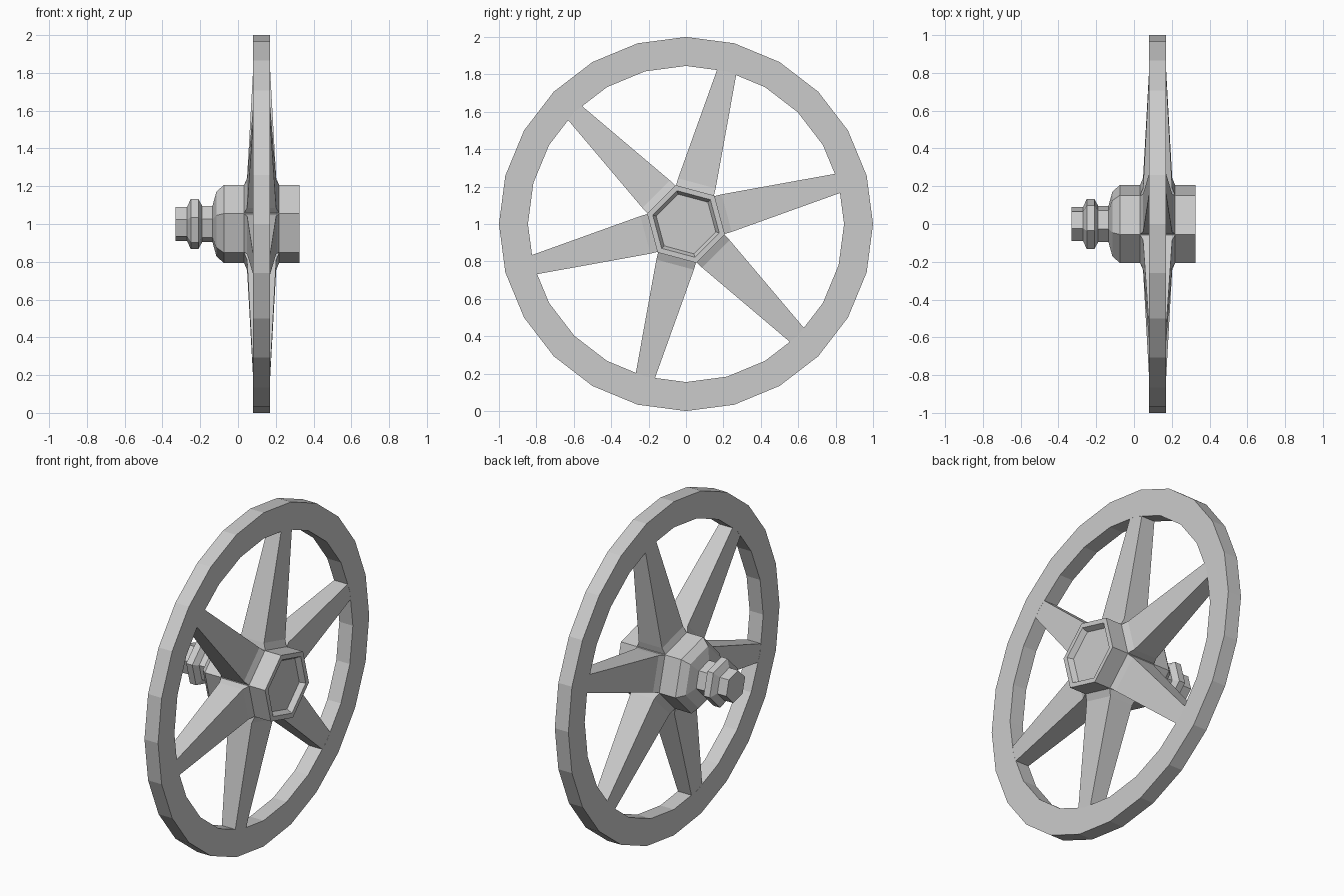
import bpy, bmesh, math

cube = bpy.data.objects.get("Cube")
if cube:
    bpy.data.objects.remove(cube, do_unlink=True)

grey = bpy.data.materials.new("plain_grey")
grey.use_nodes = True
colour = (0.6, 0.6, 0.6, 1)
grey.diffuse_color = colour
grey.node_tree.nodes["Principled BSDF"].inputs["Base Color"].default_value = colour

AXLE_Z = 1.0
WHEEL_X = 0.125


def polar(x, r, angle, side=0.0):
    """Point at a distance along a spoke direction, shifted sideways; the axle runs along x."""
    c, s = math.cos(angle), math.sin(angle)
    return (x, r * c - side * s, AXLE_Z + r * s + side * c)


def loft(name, rings, loop=False):
    """Join rings of points with quads; cap the ends unless the rings form a loop."""
    bm = bmesh.new()
    rows = [[bm.verts.new(p) for p in ring] for ring in rings]
    pairs = list(zip(rows, rows[1:]))
    if loop:
        pairs.append((rows[-1], rows[0]))
    else:
        bm.faces.new(rows[0])
        bm.faces.new(rows[-1])
    for a, b in pairs:
        n = len(a)
        for i in range(n):
            j = (i + 1) % n
            bm.faces.new((a[i], a[j], b[j], b[i]))
    bmesh.ops.recalc_face_normals(bm, faces=bm.faces)
    mesh = bpy.data.meshes.new(name)
    bm.to_mesh(mesh)
    bm.free()
    mesh.materials.append(grey)
    obj = bpy.data.objects.new(name, mesh)
    bpy.context.collection.objects.link(obj)
    return obj


def turned(name, profile, sides, start, loop=False):
    """Sweep an (x, radius) profile around the axle."""
    step = math.tau / sides
    rings = [[polar(x, r, start + i * step) for i in range(sides)] for x, r in profile]
    return loft(name, rings, loop)


# Rim: a square-section ring
turned("rim", [(0.08, 1.0), (0.17, 1.0), (0.17, 0.845), (0.08, 0.845)],
       24, math.pi / 2, loop=True)

# Hub and stepped axle end, with a shallow recess in the outer face
hub_profile = [
    (-0.33, 0.092), (-0.27, 0.092), (-0.25, 0.138), (-0.21, 0.138),
    (-0.19, 0.1), (-0.135, 0.1), (-0.115, 0.175), (-0.075, 0.215),
    (0.325, 0.215), (0.325, 0.184), (0.295, 0.165),
]
turned("hub", hub_profile, 6, math.radians(45))

# Spokes: tapered bars with a flared root; each station is (radius, half depth, half width)
stations = [(0.18, 0.095, 0.105), (0.225, 0.077, 0.104), (0.85, 0.044, 0.052)]
for k in range(6):
    a = math.radians(15 + 60 * k)
    rings = [[polar(WHEEL_X + sx * d, r, a, sy * w)
              for sx, sy in ((-1, -1), (1, -1), (1, 1), (-1, 1))]
             for r, d, w in stations]
    loft(f"spoke_{k + 1}", rings)
